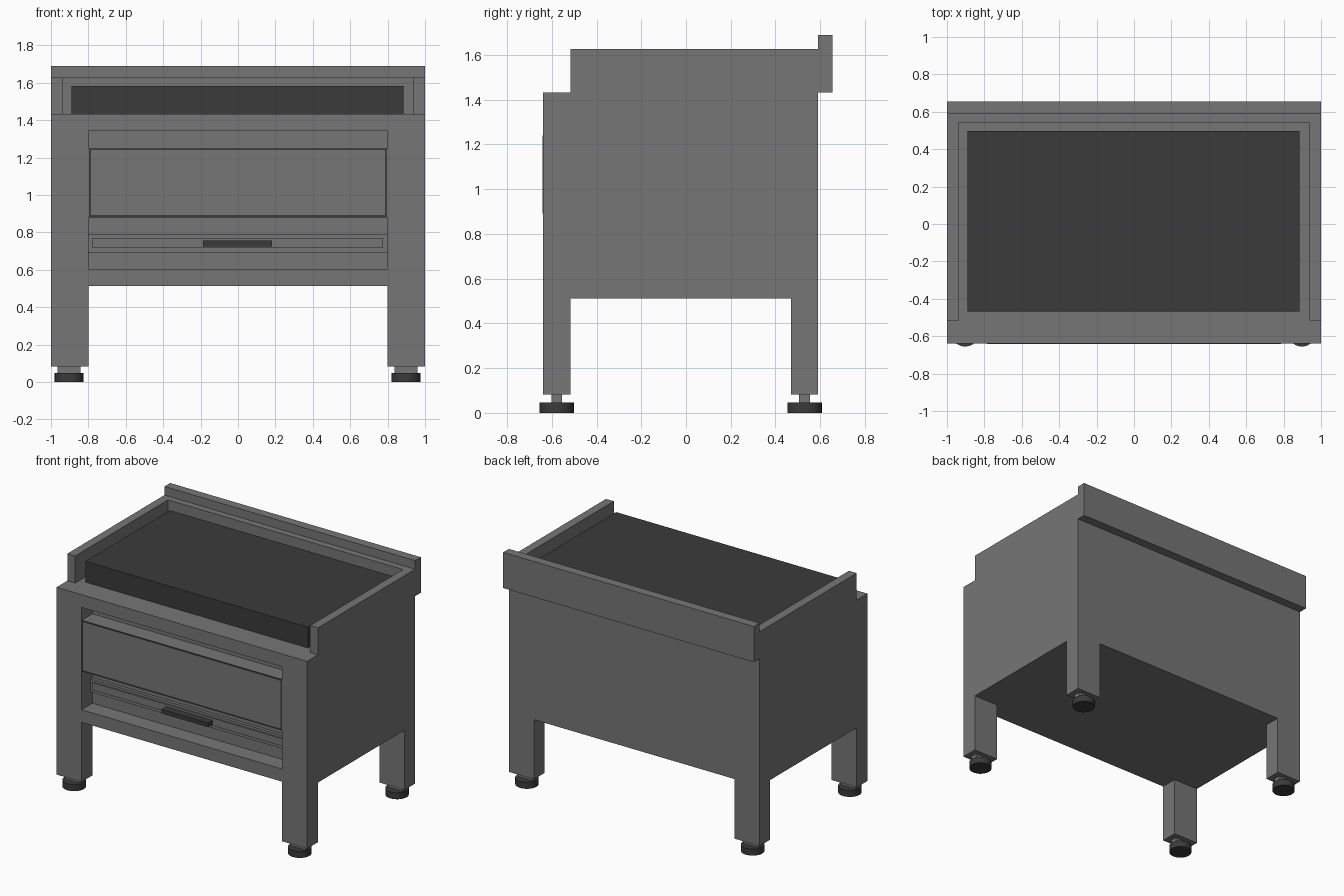
import bpy, bmesh, math

if "Cube" in bpy.data.objects:
    bpy.data.objects.remove(bpy.data.objects["Cube"])


def material(name, value):
    m = bpy.data.materials.new(name)
    m.diffuse_color = (value, value, value, 1)
    m.use_nodes = True
    m.node_tree.nodes["Principled BSDF"].inputs["Base Color"].default_value = m.diffuse_color
    return m


steel = material("grey_steel", 0.18)
dark = material("dark_metal", 0.043)


def prism(name, outline, z0, z1, mat=steel):
    """Extrude a counter-clockwise xy outline from z0 to z1."""
    bm = bmesh.new()
    face = bm.faces.new([bm.verts.new((x, y, z0)) for x, y in outline])
    top = bmesh.ops.extrude_face_region(bm, geom=[face])["geom"]
    verts = [v for v in top if isinstance(v, bmesh.types.BMVert)]
    bmesh.ops.translate(bm, verts=verts, vec=(0, 0, z1 - z0))
    bmesh.ops.recalc_face_normals(bm, faces=bm.faces)
    me = bpy.data.meshes.new(name)
    bm.to_mesh(me)
    bm.free()
    me.materials.append(mat)
    ob = bpy.data.objects.new(name, me)
    bpy.context.collection.objects.link(ob)
    return ob


def box(name, x0, x1, y0, y1, z0, z1, mat=steel):
    return prism(name, [(x0, y0), (x1, y0), (x1, y1), (x0, y1)], z0, z1, mat)


def cut(ob, cutter):
    mod = ob.modifiers.new("cut", "BOOLEAN")
    mod.operation, mod.solver, mod.object = "DIFFERENCE", "EXACT", cutter
    bpy.context.view_layer.objects.active = ob
    bpy.ops.object.modifier_apply(modifier=mod.name)
    bpy.data.objects.remove(cutter)


# Cabinet with four legs: block minus a cross-shaped void and a front recess
body = box("cabinet_with_legs", -1, 1, -0.64, 0.59, 0.082, 1.433)
a, f, b, e = 0.8, -0.517, 0.469, 2
cross = [(-a, -e), (a, -e), (a, f), (e, f), (e, b), (a, b),
         (a, e), (-a, e), (-a, b), (-e, b), (-e, f), (-a, f)]
cut(body, prism("leg_cutter", cross, -0.2, 0.512))
cut(body, box("recess_cutter", -0.8, 0.8, -0.8, -0.517, 0.603, 1.341))

# Raised rim on three sides, and the splash guard behind
prism("top_rim", [(-1, -0.517), (-0.938, -0.517), (-0.938, 0.542), (0.938, 0.542),
                  (0.938, -0.517), (1, -0.517), (1, 0.59), (-1, 0.59)], 1.433, 1.628)
box("splash_guard", -1, 1, 0.59, 0.655, 1.433, 1.69)

# Cooking plate
box("griddle_plate", -0.89, 0.885, -0.467, 0.497, 1.433, 1.583, dark)

# Control panel: housing, dark shadow frame, front plate
box("panel_housing", -0.8, 0.8, -0.637, -0.517, 0.88, 1.248)
box("panel_frame", -0.797, 0.797, -0.639, -0.637, 0.88, 1.248, dark)
box("panel_front", -0.787, 0.787, -0.641, -0.639, 0.892, 1.24)

# Drawer with raised strip and handle
box("drawer_front", -0.8, 0.8, -0.54, -0.517, 0.693, 0.788)
box("drawer_strip", -0.78, 0.775, -0.55, -0.54, 0.717, 0.77)
box("drawer_handle", -0.187, 0.183, -0.602, -0.55, 0.725, 0.755, dark)

# Levelling feet
for label, y in (("front", -0.578), ("back", 0.53)):
    for side, x in (("left", -0.903), ("right", 0.898)):
        box(f"{label}_{side}_foot_stem", x - 0.061, x + 0.061,
            y - 0.024, y + 0.024, 0.047, 0.082)
        bpy.ops.mesh.primitive_cylinder_add(vertices=32, radius=0.077, depth=0.047,
                                            location=(x, y, 0.0235))
        foot = bpy.context.object
        foot.name = f"{label}_{side}_foot"
        foot.data.materials.append(dark)
        bpy.ops.object.shade_smooth_by_angle(angle=math.radians(30))
